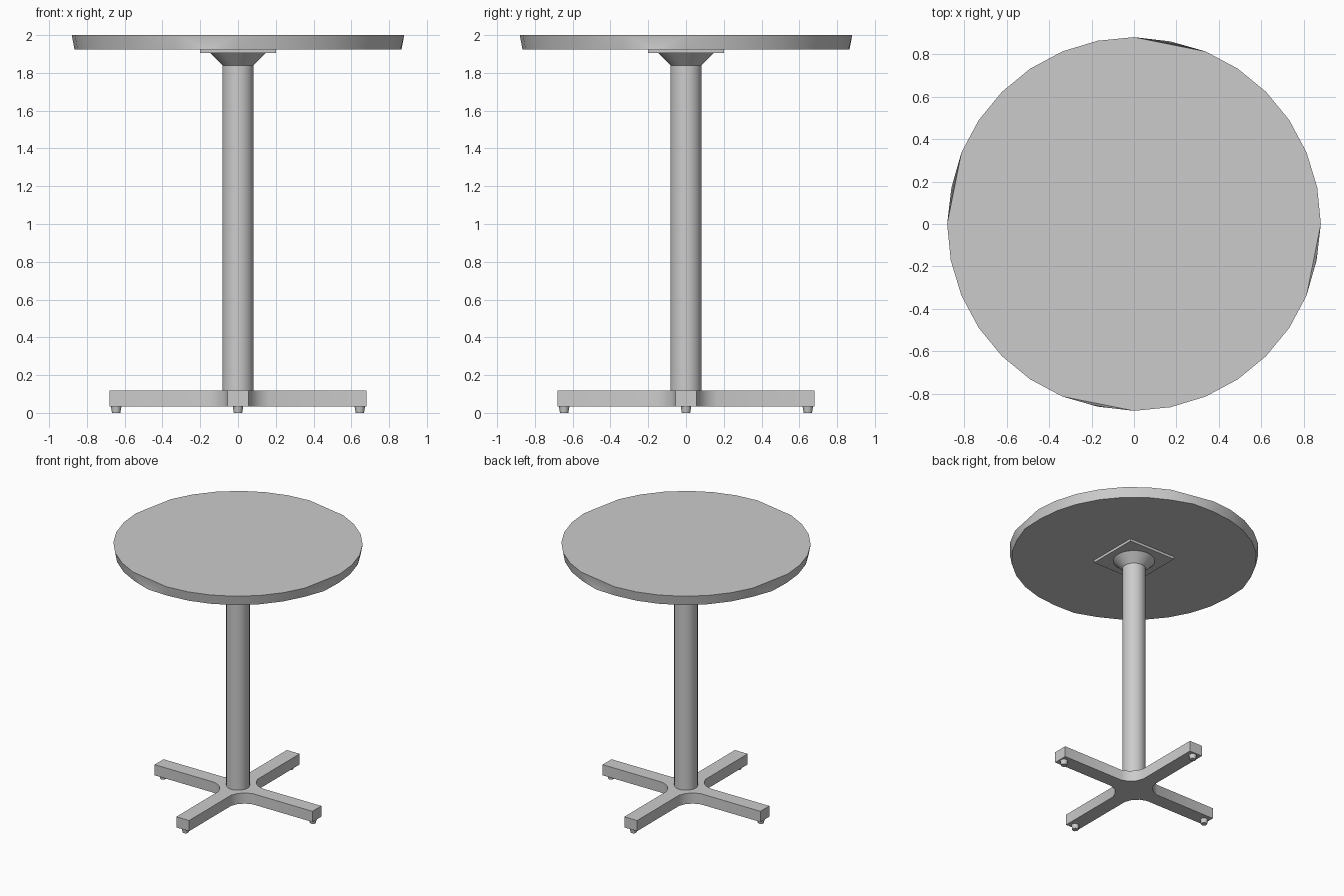
import bpy, bmesh, math

if "Cube" in bpy.data.objects:
    bpy.data.objects.remove(bpy.data.objects["Cube"])

grey = bpy.data.materials.new("grey")
grey.diffuse_color = (0.6, 0.6, 0.6, 1)
grey.use_nodes = True
grey.node_tree.nodes["Principled BSDF"].inputs["Base Color"].default_value = grey.diffuse_color


def finish(bm, name, smooth=True):
    bmesh.ops.recalc_face_normals(bm, faces=bm.faces[:])
    me = bpy.data.meshes.new(name)
    bm.to_mesh(me)
    bm.free()
    me.materials.append(grey)
    ob = bpy.data.objects.new(name, me)
    bpy.context.collection.objects.link(ob)
    if smooth:
        bpy.ops.object.select_all(action='DESELECT')
        ob.select_set(True)
        bpy.context.view_layer.objects.active = ob
        bpy.ops.object.shade_smooth_by_angle(angle=math.radians(30))
    return ob


def frustum(name, r0, r1, z0, z1, n=32, x=0, y=0):
    bm = bmesh.new()
    rings = []
    for r, z in ((r0, z0), (r1, z1)):
        rings.append([bm.verts.new((x + r * math.cos(2 * math.pi * k / n),
                                    y + r * math.sin(2 * math.pi * k / n), z)) for k in range(n)])
    lo, hi = rings
    for k in range(n):
        j = (k + 1) % n
        bm.faces.new((lo[k], lo[j], hi[j], hi[k]))
    bm.faces.new(lo)
    bm.faces.new(hi)
    return finish(bm, name)


# tabletop: tapered 32-gon whose upper rim skips every eighth corner
bm = bmesh.new()
N = 32
lo, hi = [], []
for k in range(N):
    a = 2 * math.pi * k / N
    cut = k % 8 == 7
    r = 0.877 if cut else 0.866
    lo.append(bm.verts.new((r * math.cos(a), r * math.sin(a), 1.925)))
    hi.append(None if cut else bm.verts.new((0.88 * math.cos(a), 0.88 * math.sin(a), 2.0)))
for k in range(N):
    j = (k + 1) % N
    bm.faces.new([v for v in (lo[k], lo[j], hi[j], hi[k]) if v])
    if hi[k] is None:
        bm.faces.new((lo[k], hi[j], hi[k - 1]))
bm.faces.new(lo)
bm.faces.new([v for v in hi if v])
finish(bm, "tabletop")

# square mounting plate
bm = bmesh.new()
bmesh.ops.create_cube(bm, size=1)
for v in bm.verts:
    v.co = (v.co.x * 0.4, v.co.y * 0.4, 1.915 + v.co.z * 0.02)
finish(bm, "mounting_plate", False)

# collar and column
frustum("collar", 0.076, 0.148, 1.835, 1.906)
frustum("column", 0.083, 0.083, 0.11, 1.84)

# cross base: one arm outline turned four times
arm = [(0.165, -0.055), (0.68, -0.055), (0.68, 0.055), (0.165, 0.055), (0.115, 0.075), (0.075, 0.115)]
bm = bmesh.new()
pts = []
for q in range(4):
    c, s = round(math.cos(q * math.pi / 2)), round(math.sin(q * math.pi / 2))
    pts += [(x * c - y * s, x * s + y * c) for x, y in arm]
face = bm.faces.new([bm.verts.new((x, y, 0.035)) for x, y in pts])
ext = bmesh.ops.extrude_face_region(bm, geom=[face], use_keep_orig=True)
for v in ext["geom"]:
    if isinstance(v, bmesh.types.BMVert):
        v.co.z = 0.118
finish(bm, "cross_base")

# feet
for i, (x, y) in enumerate(((1, 0), (0, 1), (-1, 0), (0, -1))):
    frustum("foot_%d" % (i + 1), 0.022, 0.028, 0, 0.036, 12, x * 0.645, y * 0.645)
